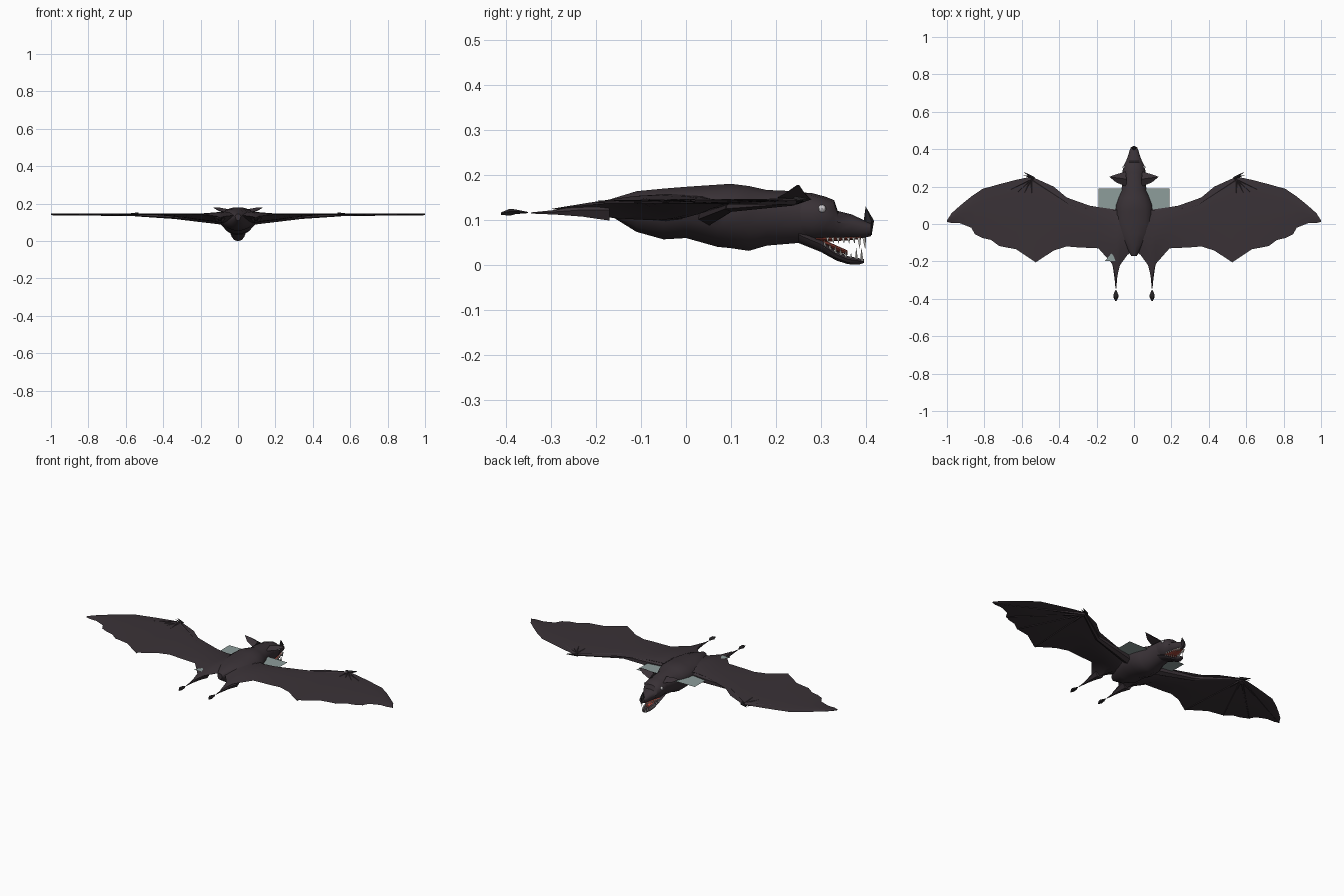
import bpy, bmesh
from math import sin, cos, pi, radians
from mathutils import Vector

cube = bpy.data.objects.get("Cube")
if cube:
    bpy.data.objects.remove(cube, do_unlink=True)


def material(name, rgb):
    m = bpy.data.materials.new(name)
    m.diffuse_color = (*rgb, 1)
    m.use_nodes = True
    bsdf = m.node_tree.nodes["Principled BSDF"]
    bsdf.inputs["Base Color"].default_value = (*rgb, 1)
    bsdf.inputs["Roughness"].default_value = 0.9
    return m


HIDE = material("dark plum hide", (0.042, 0.032, 0.038))
HORN = material("black horn", (0.018, 0.016, 0.018))
BONE = material("tooth white", (0.8, 0.78, 0.74))
RED = material("mouth red", (0.35, 0.06, 0.04))
EYE = material("pale eye", (0.6, 0.58, 0.6))
SLATE = material("grey green", (0.27, 0.34, 0.33))


def finish(name, bm, mat, mirror=False, smooth=True):
    bmesh.ops.remove_doubles(bm, verts=bm.verts, dist=1e-5)
    bmesh.ops.recalc_face_normals(bm, faces=bm.faces)
    mesh = bpy.data.meshes.new(name)
    bm.to_mesh(mesh)
    bm.free()
    mesh.materials.append(mat)
    ob = bpy.data.objects.new(name, mesh)
    bpy.context.collection.objects.link(ob)
    bpy.ops.object.select_all(action='DESELECT')
    ob.select_set(True)
    bpy.context.view_layer.objects.active = ob
    if smooth:
        bpy.ops.object.shade_smooth_by_angle(angle=radians(35))
    if mirror:
        mod = ob.modifiers.new("Mirror", 'MIRROR')
        mod.merge_threshold = 1e-4
    return ob


def loft(name, rings, mat, n=10, cx=0, mirror=False):
    """Oval rings (y, half width, top z, bottom z) joined along y."""
    bm = bmesh.new()
    loops = []
    for y, w, top, low in rings:
        mid = low + (top - low) * 0.6
        ring = []
        for i in range(n):
            a = 2 * pi * i / n
            s = sin(a)
            z = mid + s * ((top - mid) if s > 0 else (mid - low))
            ring.append(bm.verts.new((cx + w * cos(a), y, z)))
        loops.append(ring)
    for a, b in zip(loops, loops[1:]):
        for i in range(n):
            j = (i + 1) % n
            bm.faces.new((a[i], a[j], b[j], b[i]))
    bm.faces.new(loops[0])
    bm.faces.new(loops[-1])
    return finish(name, bm, mat, mirror)


def spike(bm, base, tip, r, n=5, r2=0.0):
    """Tapered spike from base to tip."""
    base, tip = Vector(base), Vector(tip)
    d = tip - base
    geo = bmesh.ops.create_cone(bm, cap_ends=True, segments=n, radius1=r,
                                radius2=r2, depth=d.length)
    rot = d.to_track_quat('Z', 'Y')
    for v in geo["verts"]:
        v.co = rot @ v.co + (base + tip) / 2


# Body, head and lower jaw
loft("body", [(-.17, .015, .146, .11), (-.11, .055, .165, .072), (-.05, .09, .171, .055),
              (.0, .1, .175, .058), (.07, .1, .18, .038), (.1, .097, .182, .035),
              (.14, .085, .177, .029), (.18, .067, .168, .041), (.25, .06, .165, .047),
              (.29, .05, .155, .05)], HIDE, 14)
loft("head", [(.22, .055, .163, .055), (.28, .062, .16, .05), (.31, .056, .152, .054),
              (.33, .046, .144, .056), (.338, .042, .12, .057), (.37, .03, .112, .058),
              (.395, .023, .1, .06), (.412, .016, .094, .064)], HIDE, 12)
loft("lower_jaw", [(.25, .045, .08, .048), (.3, .043, .058, .028), (.335, .034, .032, .009),
                   (.36, .026, .02, .001), (.385, .018, .015, 0), (.396, .009, .013, .004)],
     HIDE, 10)
loft("tongue", [(.28, .026, .066, .05), (.32, .022, .05, .036), (.36, .012, .032, .022)], RED, 8)
loft("palate", [(.29, .036, .062, .05), (.35, .026, .062, .054), (.39, .014, .064, .057)], RED, 8)

# Nose horn curving up from the snout
bm = bmesh.new()
spike(bm, (0, .4, .07), (0, .408, .1), .014, 6, .011)
spike(bm, (0, .407, .096), (0, .4, .13), .012, 6)
finish("nose_horn", bm, HORN)

# Teeth along both jaws
bm = bmesh.new()
for i in range(8):
    t = i / 7
    y = .315 + .082 * t
    long = .024 if i in (6, 7) else .012
    for s in (-1, 1):
        x = s * (.038 - .024 * t)
        spike(bm, (x, y, .061), (x * .95, y + .002, .059 - long), .0045, 4)
        x = s * (.036 - .026 * t)
        z = .043 - .028 * min(1, t * 1.4)
        spike(bm, (x, y - .006, z - .006), (x, y - .006, z + long), .004, 4)
finish("teeth", bm, BONE, smooth=False)

# Eyes
bm = bmesh.new()
bmesh.ops.create_uvsphere(bm, u_segments=8, v_segments=6, radius=.009)
bmesh.ops.translate(bm, verts=bm.verts, vec=(.053, .303, .125))
finish("eye", bm, EYE, True)

# Ears as swept pyramids
bm = bmesh.new()
pts = [(.04, .2, .148), (.045, .28, .145), (.04, .24, .168), (.095, .222, .16),
       (.098, .265, .158), (.095, .247, .178), (.132, .252, .178)]
v = [bm.verts.new(p) for p in pts]
for f in ((0, 1, 2), (0, 3, 4, 1), (1, 4, 5, 2), (2, 5, 3, 0), (3, 6, 4), (4, 6, 5), (5, 6, 3)):
    bm.faces.new([v[i] for i in f])
finish("ear", bm, HIDE, True)

# Wings: chord stations (x, leading y, trailing y)
stations = [(0, .11, -.14), (.035, .1, -.165), (.075, .085, -.22), (.095, .075, -.3),
            (.115, .07, -.215), (.19, .082, -.13), (.3, .12, -.125), (.36, .142, -.12),
            (.43, .2, -.142), (.525, .243, -.205), (.555, .252, -.185), (.63, .236, -.135),
            (.72, .213, -.118), (.765, .2, -.085), (.81, .188, -.075), (.85, .16, -.055),
            (.87, .147, -.02), (.93, .098, .004), (.975, .058, .005), (1, .02, .012)]
STEPS = 8


def wing_z(x, y, v, under):
    bulge = sin(pi * v ** .7)
    z = .143 - max(0, -y - .1) * .12 * max(0, 1 - x / .4)
    if under:
        return z - bulge * max(.005, .055 * (1 - x / .45))
    return z + bulge * max(.004, .02 * (1 - x / .25))


bm = bmesh.new()
for under in (False, True):
    cols = []
    for x, lead, trail in stations:
        col = []
        for k in range(STEPS + 1):
            t = k / STEPS
            y = lead + (trail - lead) * t
            col.append(bm.verts.new((x, y, wing_z(x, y, t, under))))
        cols.append(col)
    for a, b in zip(cols, cols[1:]):
        for k in range(STEPS):
            bm.faces.new((a[k], a[k + 1], b[k + 1], b[k]))
finish("wing", bm, HIDE, True)

# Arm and finger bones on the underside
bm = bmesh.new()
wrist = (.55, .24, .14)
spike(bm, (.08, .05, .115), (.34, .1, .132), .028, 6, .014)
spike(bm, (.34, .1, .132), wrist, .014, 6, .008)
for x, y in ((.525, -.2), (.72, -.115), (.85, -.052), (.99, .02)):
    spike(bm, wrist, (x, y, .139), .008, 5, .002)
finish("wing_bones", bm, HIDE, True)

# Thumb claws and curled wing tips
bm = bmesh.new()
spike(bm, (.535, .243, .143), (.592, .28, .146), .01, 5)
spike(bm, (.55, .25, .143), (.595, .262, .143), .006, 4)
finish("thumb_claw", bm, HORN, True)

# Legs and clawed feet
loft("leg", [(-.17, .03, .14, .095), (-.23, .016, .134, .105), (-.29, .007, .123, .111),
             (-.345, .002, .117, .114)], HIDE, 6, .097, True)
loft("foot", [(-.352, .002, .118, .115), (-.38, .014, .124, .112), (-.392, .013, .126, .108),
              (-.412, .003, .117, .111)], HORN, 6, .097, True)

# Flat plate corners showing beside the neck and behind one wing
bm = bmesh.new()
for s in (-1, 1):
    quad = [(.06, .06), (.19, .06), (.19, .19), (.06, .19)]
    bm.faces.new([bm.verts.new((s * x, y, .126)) for x, y in quad])
tri = [(-.155, -.197), (-.1, -.197), (-.115, -.15)]
bm.faces.new([bm.verts.new((x, y, .142)) for x, y in tri])
finish("flat_plate", bm, SLATE, smooth=False)
